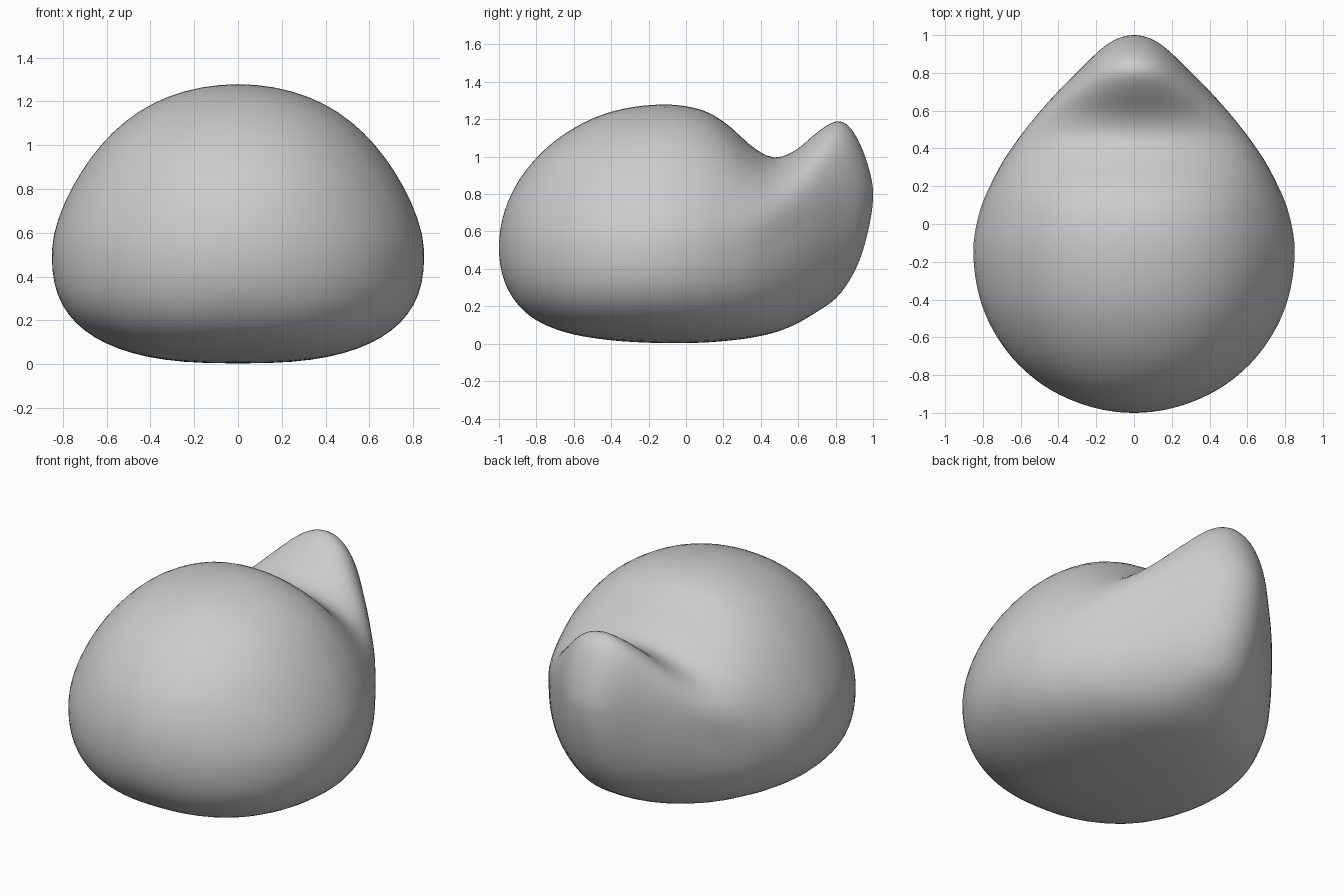
import bpy, bmesh, math

if "Cube" in bpy.data.objects:
    bpy.data.objects.remove(bpy.data.objects["Cube"])

# Body stations: y, half width, bottom z, top z, widest z, shoulder slope
STATIONS = [
    (-1.00, 0.00, 0.51, 0.51, 0.51, 0.1),
    (-0.97, 0.223, 0.33, 0.71, 0.51, 0.1),
    (-0.85, 0.487, 0.16, 0.935, 0.51, 0.2),
    (-0.66, 0.685, 0.065, 1.115, 0.51, 0.25),
    (-0.42, 0.81, 0.02, 1.235, 0.51, 0.27),
    (-0.14, 0.853, 0.003, 1.28, 0.52, 0.27),
    (0.08, 0.815, 0.005, 1.253, 0.53, 0.25),
    (0.22, 0.755, 0.015, 1.175, 0.54, 0.15),
    (0.34, 0.69, 0.03, 1.065, 0.55, -0.05),
    (0.46, 0.605, 0.055, 0.995, 0.58, -0.3),
    (0.58, 0.51, 0.10, 1.03, 0.63, -0.3),
    (0.70, 0.405, 0.17, 1.13, 0.70, -0.05),
    (0.80, 0.305, 0.24, 1.19, 0.76, 0.1),
    (0.87, 0.235, 0.33, 1.165, 0.785, 0.1),
    (0.93, 0.17, 0.45, 1.07, 0.80, 0.1),
    (0.98, 0.092, 0.63, 0.93, 0.80, 0.1),
    (1.00, 0.00, 0.80, 0.80, 0.80, 0.0),
]
RINGS, SIDES = 64, 64
KEYS = [math.acos(-s[0]) for s in STATIONS]


def station(t):
    """Smooth interpolation of the stations at angle t."""
    i = max(k for k in range(len(KEYS) - 1) if KEYS[k] <= t)
    last = len(KEYS) - 1
    h = KEYS[i + 1] - KEYS[i]
    u = (t - KEYS[i]) / h

    def slope(j, c):
        a, b = max(j - 1, 0), min(j + 1, last)
        return (STATIONS[b][c] - STATIONS[a][c]) / (KEYS[b] - KEYS[a])

    return [(2*u**3 - 3*u**2 + 1) * STATIONS[i][c] + (u**3 - 2*u**2 + u) * h * slope(i, c)
            + (3*u**2 - 2*u**3) * STATIONS[i + 1][c] + (u**3 - u**2) * h * slope(i + 1, c)
            for c in range(1, 6)]


def section(t):
    """Domed upper half, flatter lower half."""
    w, low, top, mid, egg = station(t)
    flat = 1.85 + 0.8 * min(1, w / 0.7)
    pts = []
    for k in range(SIDES):
        a = 2 * math.pi * k / SIDES
        c, s = math.cos(a), math.sin(a)
        if s >= 0:
            x, z = w * c * (1 - egg * s**1.5 * (1 - s)), mid + (top - mid) * s
        else:
            x = w * math.copysign(abs(c) ** (2 / flat), c)
            z = mid - (mid - low) * abs(s) ** (2 / flat)
        pts.append((x, -math.cos(t), z))
    return pts


# Loft the body with its upturned tail
bm = bmesh.new()
nose = bm.verts.new((0, -1, STATIONS[0][2]))
tail = bm.verts.new((0, 1, STATIONS[-1][2]))
rings = [[bm.verts.new(p) for p in section(math.pi * i / RINGS)] for i in range(1, RINGS)]
for k in range(SIDES):
    n = (k + 1) % SIDES
    bm.faces.new((nose, rings[0][k], rings[0][n]))
    bm.faces.new((tail, rings[-1][n], rings[-1][k]))
    for a, b in zip(rings, rings[1:]):
        bm.faces.new((a[k], b[k], b[n], a[n]))
# Soften the loft slightly
bmesh.ops.smooth_vert(bm, verts=[v for r in rings[2:-2] for v in r], factor=0.5,
                      use_axis_x=True, use_axis_y=True, use_axis_z=True)
bmesh.ops.recalc_face_normals(bm, faces=bm.faces)
for f in bm.faces:
    f.smooth = True
mesh = bpy.data.meshes.new("body")
bm.to_mesh(mesh)
bm.free()

grey = bpy.data.materials.new("mid_grey")
grey.diffuse_color = (0.6, 0.6, 0.6, 1)
grey.use_nodes = True
grey.node_tree.nodes["Principled BSDF"].inputs["Base Color"].default_value = grey.diffuse_color
mesh.materials.append(grey)
body = bpy.data.objects.new("body", mesh)
bpy.context.collection.objects.link(body)
